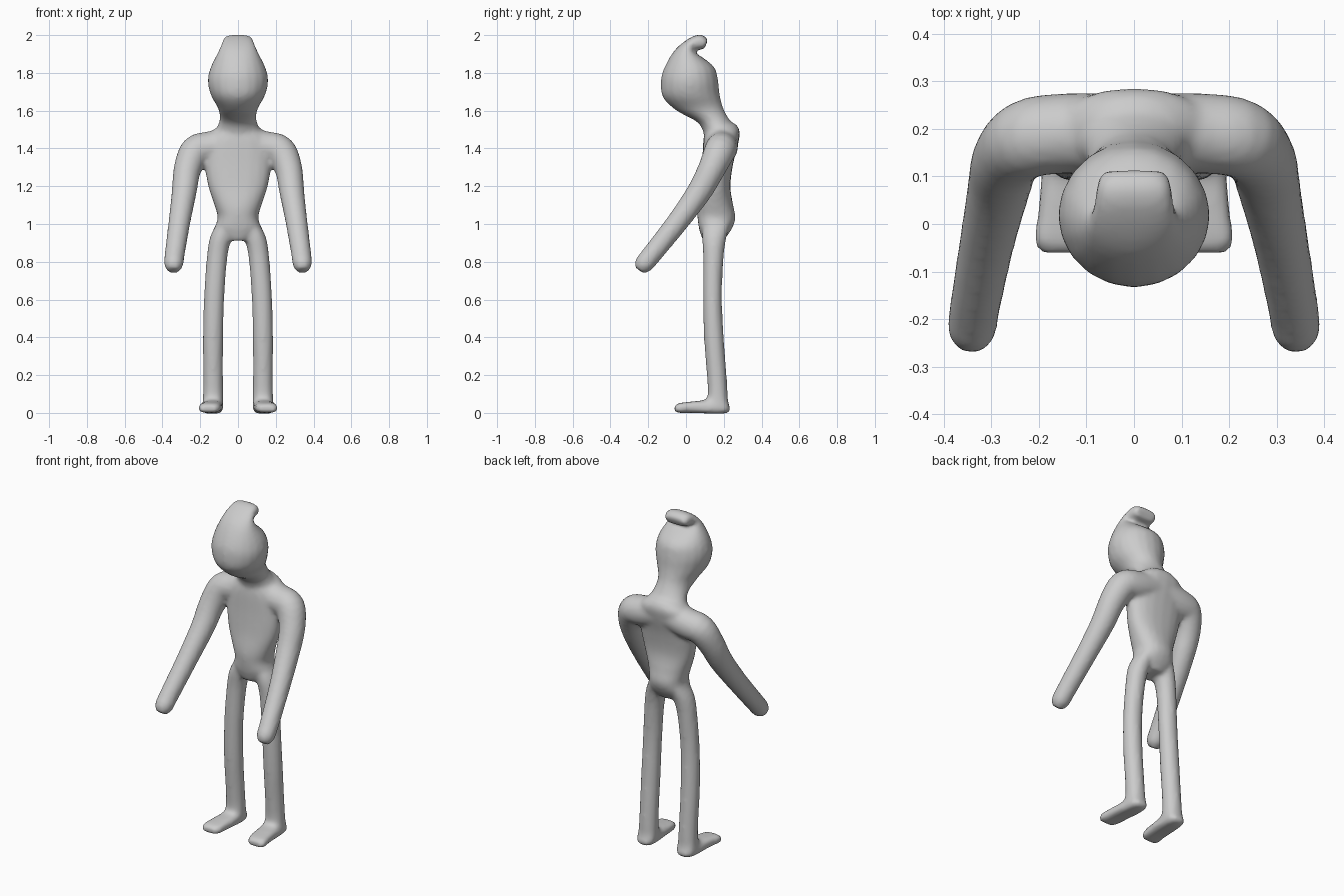
import bpy, bmesh, math
from mathutils import Vector

if "Cube" in bpy.data.objects:
    bpy.data.objects.remove(bpy.data.objects["Cube"])

SIDES, STEPS = 20, 4
bm = bmesh.new()


def spline(rows):
    """Smoothly fill in rows of numbers (Catmull-Rom)."""
    out = []
    for i in range(len(rows) - 1):
        a, b, c, d = (rows[max(i - 1, 0)], rows[i], rows[i + 1],
                      rows[min(i + 2, len(rows) - 1)])
        for s in range(STEPS):
            t = s / STEPS
            out.append([0.5 * (2 * q + (r - p) * t + (2 * p - 5 * q + 4 * r - u) * t * t
                               + (3 * q - p - 3 * r + u) * t ** 3)
                        for p, q, r, u in zip(a, b, c, d)])
    return out + [list(rows[-1])]


def loft(rings):
    """Skin rings given as (centre, half-width vector, half-depth vector, squareness)."""
    loops = []
    for c, u, v, power in rings:
        loop = []
        for k in range(SIDES):
            a = 2 * math.pi * k / SIDES
            cu, sv = math.cos(a), math.sin(a)
            loop.append(bm.verts.new(c + u * math.copysign(abs(cu) ** power, cu)
                                     + v * math.copysign(abs(sv) ** power, sv)))
        loops.append(loop)
    for lo, hi in zip(loops, loops[1:]):
        for k in range(SIDES):
            n = (k + 1) % SIDES
            bm.faces.new((lo[k], lo[n], hi[n], hi[k]))
    bm.faces.new(loops[0][::-1])
    bm.faces.new(loops[-1])


def profile_loft(rows, side=1):
    """Rows: front y, front z, back y, back z, centre x, half width, squareness."""
    rings = []
    for fy, fz, by, bz, x, w, p in spline(rows):
        front, back = Vector((x * side, fy, fz)), Vector((x * side, by, bz))
        rings.append(((front + back) / 2, Vector((w, 0, 0)), (back - front) / 2, p))
    loft(rings)


def tube(rows, side=1):
    """Rows: x, y, z, radius, along a path."""
    pts = spline(rows)
    rings = []
    for i, (x, y, z, r) in enumerate(pts):
        t = Vector(pts[min(i + 1, len(pts) - 1)][:3]) - Vector(pts[max(i - 1, 0)][:3])
        t.normalize()
        u = t.cross(Vector((0, 1, -0.6))).normalized()
        v = t.cross(u)
        flip = lambda q: Vector((q.x * side, q.y, q.z))
        rings.append((flip(Vector((x, y, z))), flip(u) * r, flip(v) * r, 1))
    loft(rings)


# torso, from hips to shoulders
profile_loft([
    (.09, .91, .205, .92, 0, .07, 1),
    (.07, .97, .24, .97, 0, .12, .9),
    (.06, 1.04, .262, 1.03, 0, .108, .9),
    (.06, 1.10, .25, 1.10, 0, .125, .9),
    (.075, 1.2, .235, 1.2, 0, .158, .85),
    (.085, 1.32, .25, 1.32, 0, .178, .85),
    (.09, 1.42, .275, 1.42, 0, .18, .85),
    (.095, 1.47, .285, 1.49, 0, .15, .9),
    (.10, 1.50, .26, 1.535, 0, .10, 1)])

# neck, head and the curled tuft on top
profile_loft([
    (.10, 1.46, .27, 1.50, 0, .13, 1),
    (.065, 1.535, .225, 1.56, 0, .098, 1),
    (-.05, 1.60, .195, 1.62, 0, .105, 1),
    (-.122, 1.67, .178, 1.69, 0, .143, 1),
    (-.133, 1.75, .17, 1.76, 0, .16, 1),
    (-.118, 1.82, .15, 1.83, 0, .147, 1),
    (-.06, 1.92, .075, 1.89, 0, .108, .9),
    (.02, 1.985, .03, 1.912, 0, .088, .8),
    (.08, 2.003, .065, 1.922, 0, .08, .7),
    (.118, 1.975, .095, 1.925, 0, .07, .7)])

for side in (-1, 1):
    # arm
    tube([(.04, .19, 1.43, .085), (.15, .19, 1.405, .085), (.225, .178, 1.385, .083),
          (.268, .135, 1.29, .073), (.285, .07, 1.17, .066), (.31, -.045, 1.01, .058),
          (.335, -.18, .84, .053), (.341, -.225, .785, .050), (.344, -.247, .755, .03)],
         side)
    # leg and foot
    profile_loft([
        (.09, 1.0, .235, 1.0, .065, .05, 1),
        (.085, .93, .215, .93, .09, .058, 1),
        (.09, .83, .20, .83, .11, .055, 1),
        (.09, .62, .19, .62, .126, .054, 1),
        (.095, .40, .20, .40, .132, .054, 1),
        (.11, .20, .215, .20, .132, .053, 1),
        (.115, .10, .222, .07, .132, .054, .9),
        (.10, .07, .222, .0, .134, .056, .7),
        (.03, .06, .04, .0, .143, .058, .6),
        (-.035, .052, -.035, .0, .152, .057, .6),
        (-.06, .04, -.06, .0, .153, .042, .6)], side)

bmesh.ops.recalc_face_normals(bm, faces=bm.faces[:])
mesh = bpy.data.meshes.new("figure_body")
bm.to_mesh(mesh)
bm.free()
body = bpy.data.objects.new("figure_body", mesh)
bpy.context.collection.objects.link(body)

# single clay-grey material
grey = bpy.data.materials.new("light grey")
grey.diffuse_color = (0.6, 0.6, 0.6, 1)
grey.use_nodes = True
grey.node_tree.nodes["Principled BSDF"].inputs["Base Color"].default_value = grey.diffuse_color
mesh.materials.append(grey)

# fuse the limbs into one skin and soften the joints
fuse = body.modifiers.new("fuse", 'REMESH')
fuse.mode = 'VOXEL'
fuse.voxel_size = 0.012
fuse.use_smooth_shade = True
soften = body.modifiers.new("soften", 'SMOOTH')
soften.factor = 0.5
soften.iterations = 6
